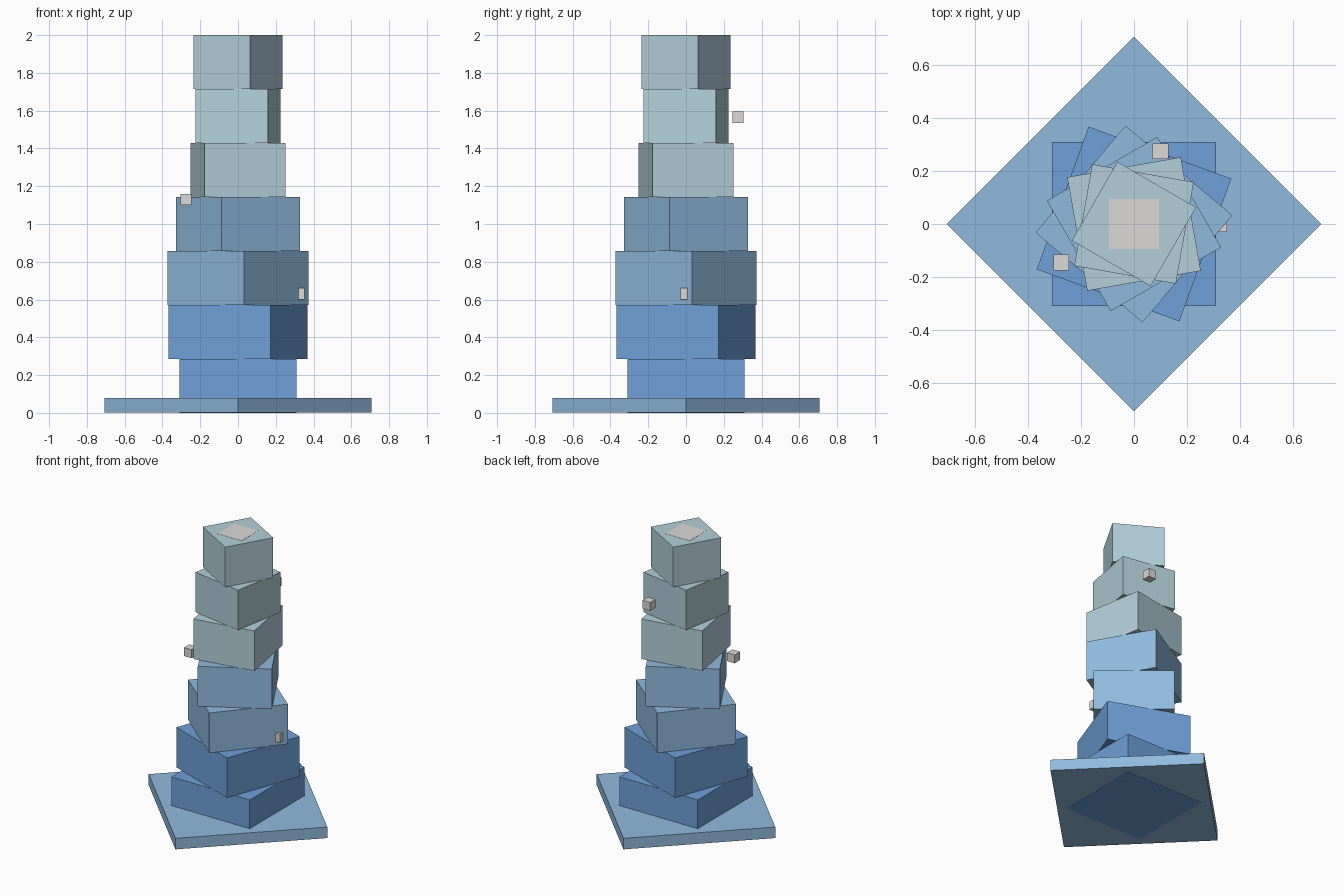
import bpy
from math import radians

old = bpy.data.objects.get("Cube")
if old:
    bpy.data.objects.remove(old, do_unlink=True)


def material(name, rgb):
    """Flat material from an sRGB colour."""
    linear = [((c / 255 + 0.055) / 1.055) ** 2.4 for c in rgb] + [1]
    mat = bpy.data.materials.new(name)
    mat.use_nodes = True
    mat.diffuse_color = linear
    mat.node_tree.nodes["Principled BSDF"].inputs["Base Color"].default_value = linear
    return mat


def box(name, width, bottom, top, mat, x=0, y=0, turn=0):
    """Square box between two heights, turned about z."""
    bpy.ops.mesh.primitive_cube_add(
        size=1, location=(x, y, (bottom + top) / 2), rotation=(0, 0, radians(turn)))
    obj = bpy.context.object
    obj.name = name
    obj.scale = (width, width, top - bottom)
    obj.data.materials.append(mat)
    return obj


blue = material("blue", (112, 160, 216))
mid_blue = material("mid blue", (145, 186, 222))
pale = material("pale blue grey", (178, 207, 217))
grey = material("light grey", (220, 218, 217))

# Plinth, a hair above the lowest block's underside
box("plinth", 1.0, 0.001, 0.08, mid_blue, turn=45)

# Twisting, tapering tower
LEVELS = 7
STEP = 2 / LEVELS
tones = [blue] * 2 + [mid_blue] * 2 + [pale] * 3
for i, tone in enumerate(tones):
    box(f"tower_block_{i + 1}", 0.62 - 0.046 * i, STEP * i, STEP * (i + 1),
        tone, turn=-20 * i)

# Central core, showing as a square on the roof
box("core", 0.19, 0.01, 2.001, grey)

# Small cubes orbiting the tower
CUBE = 0.06
for i, (x, y, z) in enumerate([(0.322, 0, 0.63), (-0.275, -0.145, 1.13), (0.1, 0.275, 1.565)]):
    box(f"orbiting_cube_{i + 1}", CUBE, z - CUBE / 2, z + CUBE / 2, grey, x, y)
